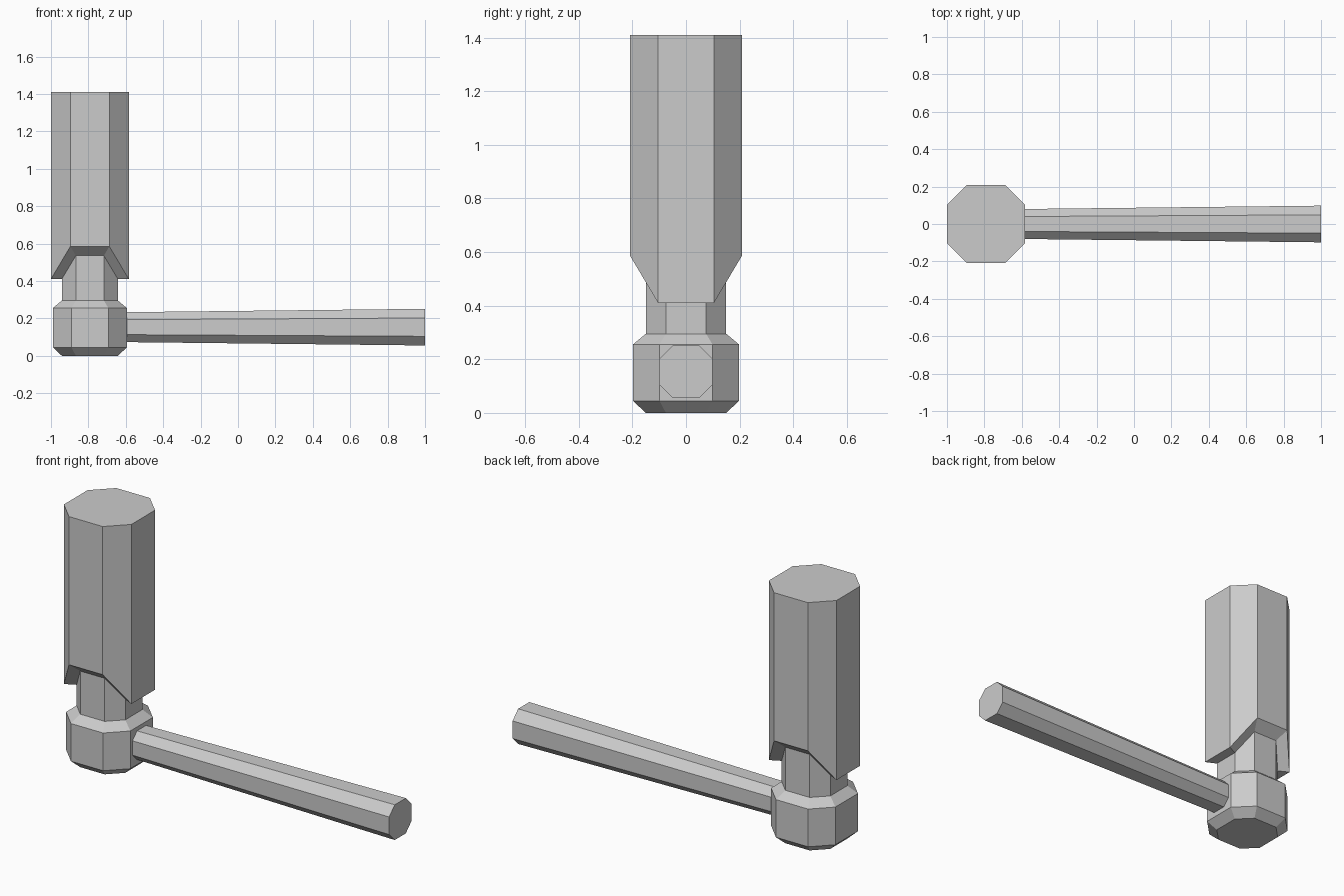
import bpy
import bmesh
from mathutils import Matrix, Vector

cube = bpy.data.objects.get("Cube")
if cube:
    bpy.data.objects.remove(cube)

GREY = (0.6, 0.6, 0.6, 1.0)
steel = bpy.data.materials.new("grey_steel")
steel.use_nodes = True
steel.diffuse_color = GREY
steel.node_tree.nodes["Principled BSDF"].inputs["Base Color"].default_value = GREY


def octagon(half, z_side, z_front=None):
    """Chamfered square ring; side and front corners may sit at different heights."""
    z_front = z_side if z_front is None else z_front
    a, c = half, half / 2
    quarter = [(a, -c, z_side), (a, c, z_side), (c, a, z_front), (-c, a, z_front)]
    return quarter + [(-x, -y, z) for x, y, z in quarter]


def loft(name, rings, matrix):
    """Skin a stack of octagons and cap both ends."""
    bm = bmesh.new()
    loops = [[bm.verts.new(matrix @ Vector(p)) for p in ring] for ring in rings]
    for low, high in zip(loops, loops[1:]):
        for i in range(8):
            j = (i + 1) % 8
            bm.faces.new((low[i], low[j], high[j], high[i]))
    bm.faces.new(loops[0][::-1])
    bm.faces.new(loops[-1])
    bmesh.ops.recalc_face_normals(bm, faces=bm.faces[:])
    mesh = bpy.data.meshes.new(name)
    bm.to_mesh(mesh)
    bm.free()
    mesh.materials.append(steel)
    obj = bpy.data.objects.new(name, mesh)
    bpy.context.collection.objects.link(obj)
    return obj


upright = Matrix.Translation((-0.792, 0, 0))

# Striking face, narrow neck and notched long body in one skin
loft("hammer_head", [
    octagon(0.15, 0.0),
    octagon(0.198, 0.045),
    octagon(0.198, 0.255),
    octagon(0.15, 0.295),
    octagon(0.15, 0.41, 0.535),
    octagon(0.208, 0.41, 0.585),
    octagon(0.208, 1.41),
], upright)

# Handle widening towards its free end
sideways = Matrix.Translation((0, 0, 0.153)) @ Matrix.Rotation(1.5707963, 4, "Y")
loft("handle", [octagon(0.08, -0.6), octagon(0.098, 1.0)], sideways)
